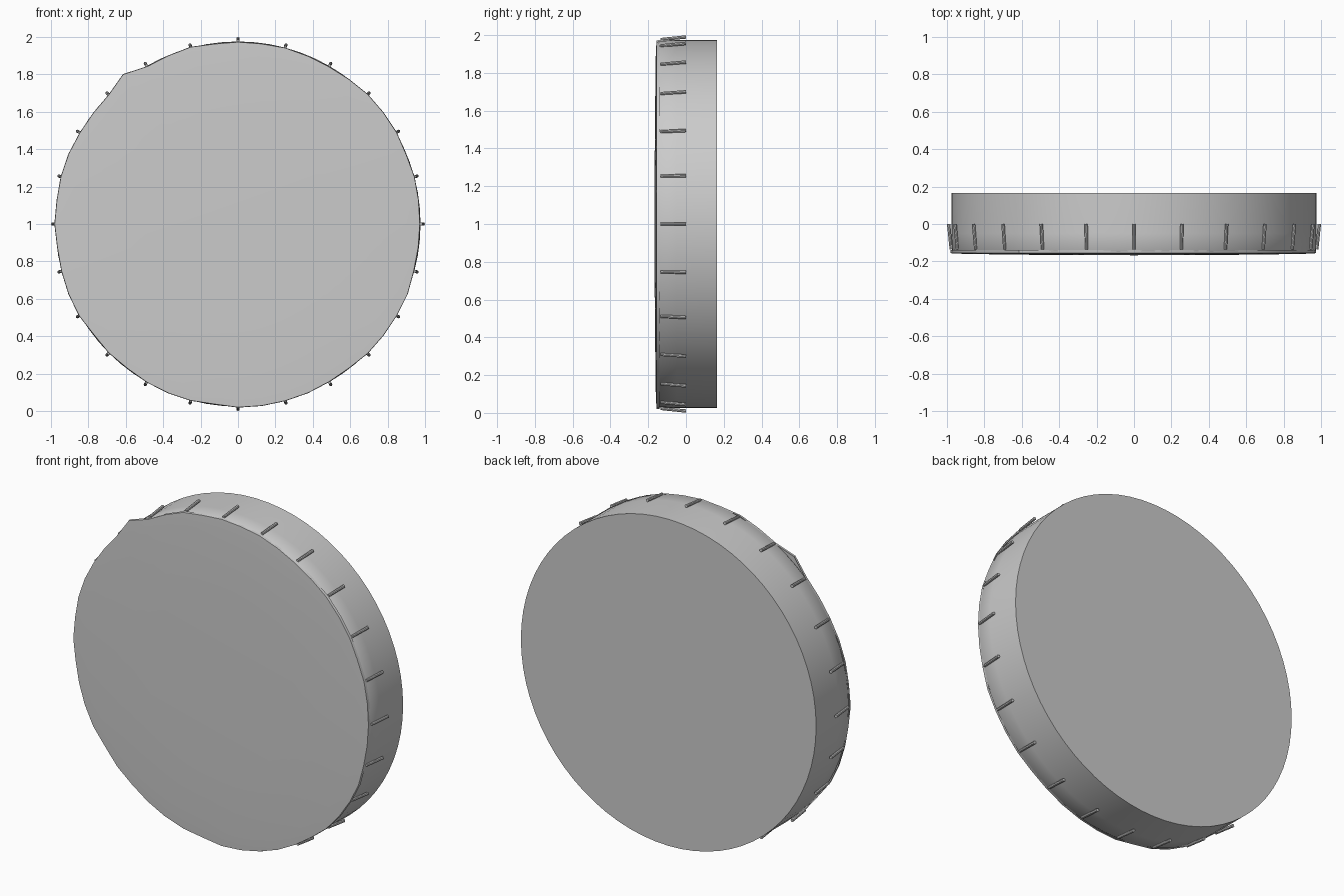
import bpy, bmesh, math, random
from mathutils import Vector, Matrix

if "Cube" in bpy.data.objects:
    bpy.data.objects.remove(bpy.data.objects["Cube"])

random.seed(4)
CENTRE = Vector((0, 0, 1.0))
PEGS = 24


def make_object(name, bm):
    bmesh.ops.recalc_face_normals(bm, faces=bm.faces)
    mesh = bpy.data.meshes.new(name)
    bm.to_mesh(mesh)
    bm.free()
    ob = bpy.data.objects.new(name, mesh)
    bpy.context.collection.objects.link(ob)
    bpy.context.view_layer.objects.active = ob
    ob.select_set(True)
    bpy.ops.object.shade_smooth_by_angle(angle=math.radians(35))
    ob.select_set(False)
    return ob


def lathe(name, profile, sides, radius_at=None):
    """Turn (radius, y) points about the y axis; radius 0 makes a pole."""
    bm = bmesh.new()
    rings = []
    for k, (r, y) in enumerate(profile):
        if r == 0:
            rings.append([bm.verts.new(CENTRE + Vector((0, y, 0)))])
            continue
        ring = []
        for i in range(sides):
            a = 2 * math.pi * i / sides
            rr = r + (radius_at(k, i) if radius_at else 0)
            ring.append(bm.verts.new(CENTRE + Vector((rr * math.sin(a), y, rr * math.cos(a)))))
        rings.append(ring)
    for a, b in zip(rings, rings[1:]):
        for i in range(sides):
            j = (i + 1) % sides
            if len(a) == 1:
                bm.faces.new((a[0], b[i], b[j]))
            elif len(b) == 1:
                bm.faces.new((a[i], a[j], b[0]))
            else:
                bm.faces.new((a[i], a[j], b[j], b[i]))
    return make_object(name, bm)


# Drum body: round shell with a closed back
lathe("drum_body", [(0, -0.155), (0.965, -0.155), (0.972, -0.145), (0.975, -0.05),
                    (0.975, 0.165), (0, 0.165)], 72)

# Stretched hide: shallow dome with an uneven folded edge and one loose corner
SIDES = 48
slack = [random.uniform(-0.003, 0.008) for _ in range(SIDES)]
slack[SIDES - 5] = 0.035


def edge(k, i):
    return slack[i] if k >= 3 else 0


lathe("drum_skin", [(0, -0.167), (0.5, -0.165), (0.9, -0.16), (0.972, -0.156),
                    (0.974, -0.140)], SIDES, edge)

# Pegs: thin pins around the rim, leaning outwards towards the back
bm = bmesh.new()
for n in range(PEGS):
    a = 2 * math.pi * n / PEGS
    out = Vector((math.sin(a), 0, math.cos(a)))
    p0 = CENTRE + out * 0.977 + Vector((0, -0.135, 0))
    p1 = CENTRE + out * 0.99 + Vector((0, 0.0, 0))
    d = p1 - p0
    m = Matrix.Translation((p0 + p1) / 2) @ d.to_track_quat('Z', 'Y').to_matrix().to_4x4()
    bmesh.ops.create_cone(bm, cap_ends=True, segments=8, radius1=0.008,
                          radius2=0.009, depth=d.length, matrix=m)
make_object("rim_pegs", bm)
